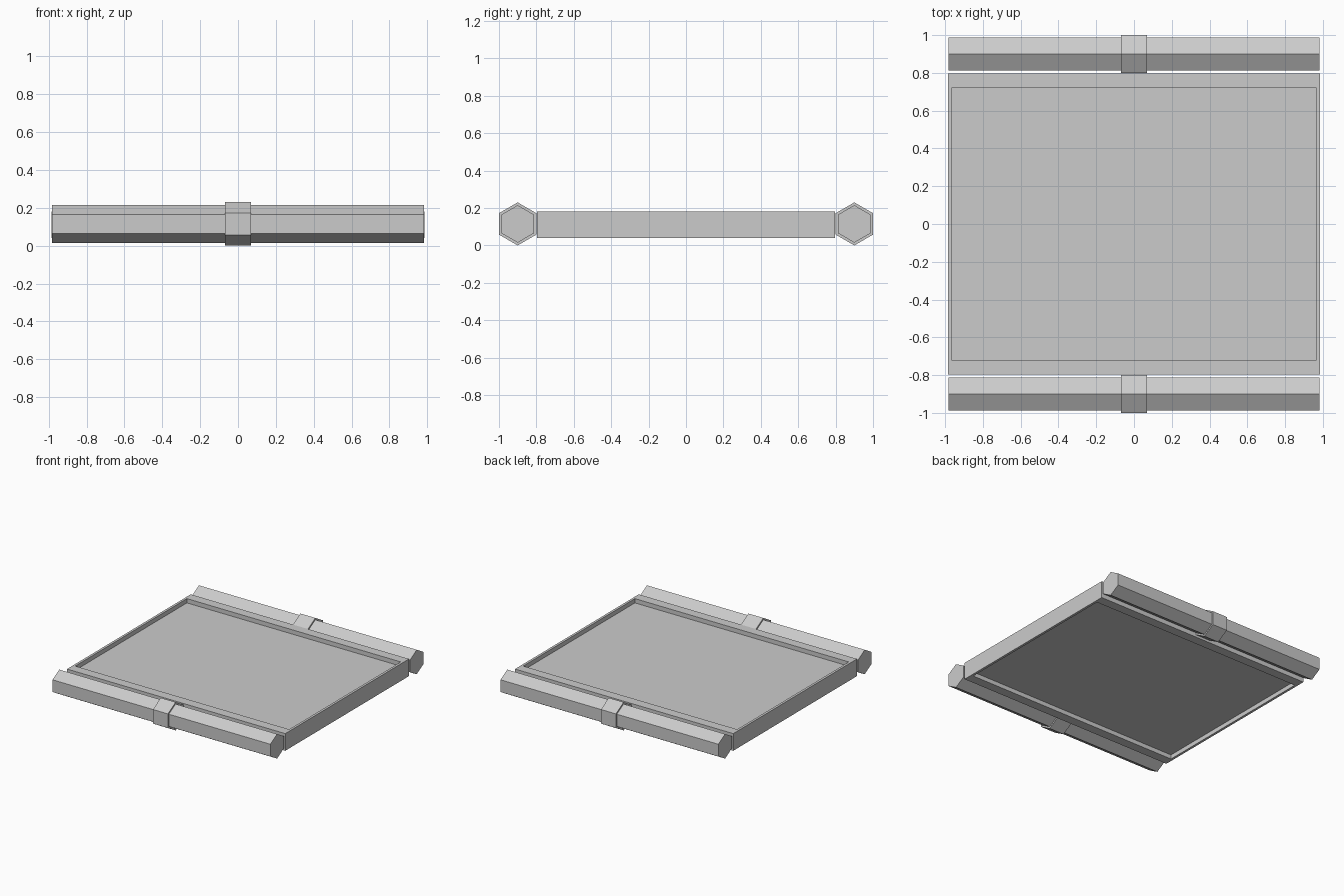
import bpy
import bmesh
import math
from mathutils import Matrix

cube = bpy.data.objects.get("Cube")
if cube:
    bpy.data.objects.remove(cube, do_unlink=True)

MID_Z = 0.115

# Single plain grey finish
grey = bpy.data.materials.new("light grey")
grey.use_nodes = True
grey.diffuse_color = (0.6, 0.6, 0.6, 1)
grey.node_tree.nodes["Principled BSDF"].inputs["Base Color"].default_value = (0.6, 0.6, 0.6, 1)


def finish(name, bm, location):
    mesh = bpy.data.meshes.new(name)
    bmesh.ops.recalc_face_normals(bm, faces=bm.faces)
    bm.to_mesh(mesh)
    bm.free()
    mesh.materials.append(grey)
    obj = bpy.data.objects.new(name, mesh)
    obj.location = location
    bpy.context.collection.objects.link(obj)
    return obj


def hex_bar(name, radius, length, location):
    """Hexagonal prism along x with a corner pointing up."""
    bm = bmesh.new()
    bmesh.ops.create_cone(bm, cap_ends=True, segments=6, radius1=radius, radius2=radius,
                          depth=length, matrix=Matrix.Rotation(math.pi / 2, 4, 'Y'))
    # Turn so that a corner, not a flat, points up
    if max(v.co.z for v in bm.verts) < radius * 0.95:
        bmesh.ops.rotate(bm, verts=bm.verts, matrix=Matrix.Rotation(math.pi / 6, 3, 'X'))
    return finish(name, bm, location)


# Flat panel with a shallow recess in its top and bottom
bm = bmesh.new()
bmesh.ops.create_cube(bm, size=1, matrix=Matrix.Diagonal((1.97, 1.595, 0.14, 1)))
bm.normal_update()
for face in [f for f in bm.faces if abs(f.normal.z) > 0.9]:
    bmesh.ops.inset_individual(bm, faces=[face], thickness=0.028)
    for v in face.verts:
        v.co.y = math.copysign(0.72, v.co.y)
    bmesh.ops.inset_individual(bm, faces=[face], thickness=0, depth=-0.035)
finish("panel", bm, (0, 0, 0.11))

# Hexagonal rails with a wider collar at the middle, front and back
for side, y in (("front", -0.9), ("back", 0.9)):
    hex_bar(side + "_rail", 0.1, 1.966, (0, y, MID_Z))
    hex_bar(side + "_collar", 0.115, 0.135, (0, y, MID_Z))
